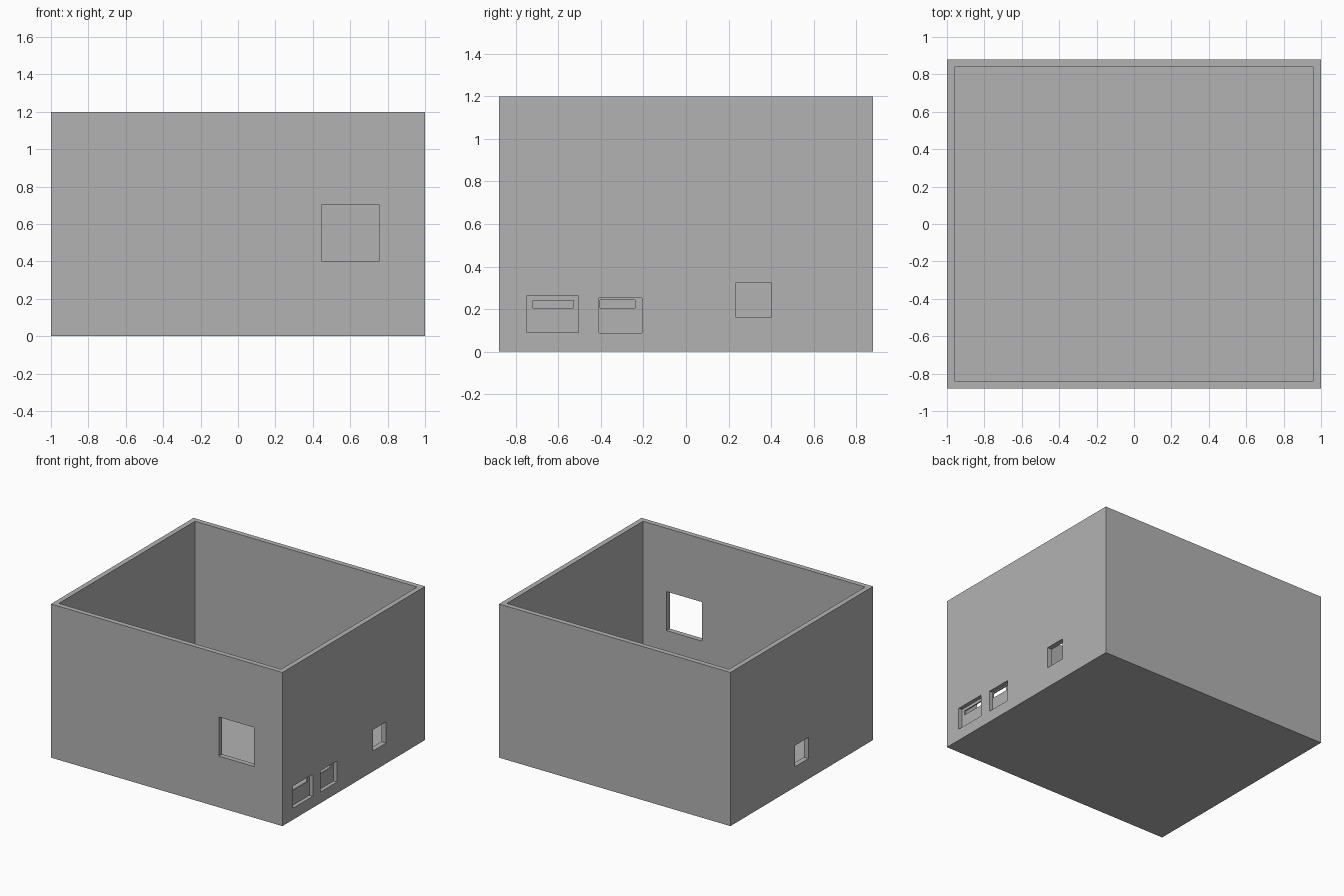
import bpy

default = bpy.data.objects.get("Cube")
if default:
    bpy.data.objects.remove(default, do_unlink=True)

HX, HY, H, T = 1.0, 0.88, 1.2, 0.04   # half width, half depth, height, wall thickness
RECESS = 0.03                        # depth of the blind pockets
OUT = 0.1                            # cutter overshoot

grey = bpy.data.materials.new("plain grey")
grey.use_nodes = True
colour = (0.45, 0.45, 0.45, 1)
grey.diffuse_color = colour
grey.node_tree.nodes["Principled BSDF"].inputs["Base Color"].default_value = colour


def box(name, x, y, z):
    """Box from (min, max) pairs on each axis."""
    bpy.ops.mesh.primitive_cube_add(size=1)
    ob = bpy.context.object
    ob.name = name
    for v in ob.data.vertices:
        v.co = [lo + (c + 0.5) * (hi - lo) for c, (lo, hi) in zip(v.co, (x, y, z))]
    return ob


def cut(target, name, x, y, z):
    """Subtract a box from the target, then drop the cutter."""
    cutter = box(name, x, y, z)
    cutter.hide_render = True
    mod = target.modifiers.new(name, 'BOOLEAN')
    mod.operation = 'DIFFERENCE'
    mod.solver = 'EXACT'
    mod.object = cutter
    bpy.context.view_layer.objects.active = target
    bpy.ops.object.modifier_apply(modifier=name)
    bpy.data.objects.remove(cutter, do_unlink=True)


# Open-topped case
case = box("open_case", (-HX, HX), (-HY, HY), (0, H))
case.data.materials.append(grey)
cut(case, "interior", (T - HX, HX - T), (T - HY, HY - T), (T, H + OUT))

# Openings straight through the front, right and left walls
cut(case, "front_window", (0.45, 0.755), (-HY - OUT, -HY + OUT), (0.4, 0.705))
cut(case, "side_hole", (HX - OUT, HX + OUT), (0.235, 0.4), (0.16, 0.325))
cut(case, "far_side_hole", (-HX - OUT, -HX + OUT), (-0.083, 0.083), (0.16, 0.325))

# Shallow pockets, each with a narrow slot through the remaining wall
pockets = [
    ((-0.75, -0.505), (0.09, 0.262), (-0.72, -0.53), (0.205, 0.24)),
    ((-0.41, -0.207), (0.087, 0.252), (-0.405, -0.24), (0.205, 0.243)),
]
for y, z, slot_y, slot_z in pockets:
    cut(case, "pocket", (HX - RECESS, HX + OUT), y, z)
    cut(case, "slot", (HX - OUT, HX + OUT), slot_y, slot_z)
